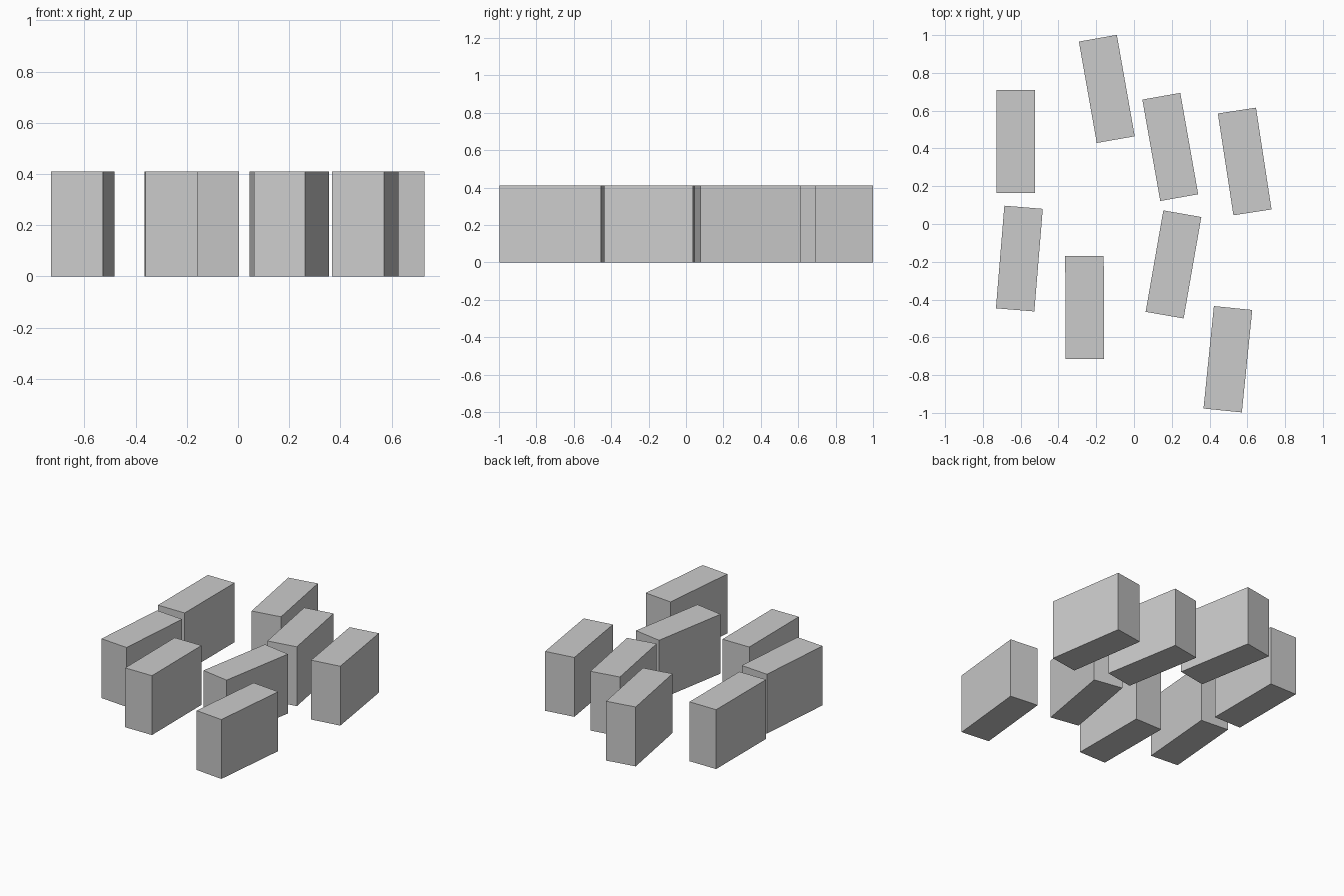
import bpy
import math

if "Cube" in bpy.data.objects:
    bpy.data.objects.remove(bpy.data.objects["Cube"])

# Shared block dimensions: width, length, height
W, L, H = 0.204, 0.545, 0.41


def add_block(name, x, y, angle):
    """Plain rectangular block standing on the ground, turned about z."""
    bpy.ops.mesh.primitive_cube_add(
        size=1, location=(x, y, H / 2), rotation=(0, 0, math.radians(angle)))
    block = bpy.context.object
    block.name = name
    block.scale = (W, L, H)
    bpy.ops.object.transform_apply(location=False, rotation=False, scale=True)


# Scattered blocks: centre x, centre y, turn in degrees
placements = [
    (-0.625, 0.437, 0.0),
    (-0.144, 0.715, 10.0),
    (0.192, 0.408, 10.0),
    (0.586, 0.331, 8.7),
    (-0.607, -0.183, -4.7),
    (-0.261, -0.442, 0.3),
    (0.209, -0.214, -9.9),
    (0.497, -0.716, -5.8),
]
for i, (x, y, angle) in enumerate(placements, 1):
    add_block(f"block_{i}", x, y, angle)
